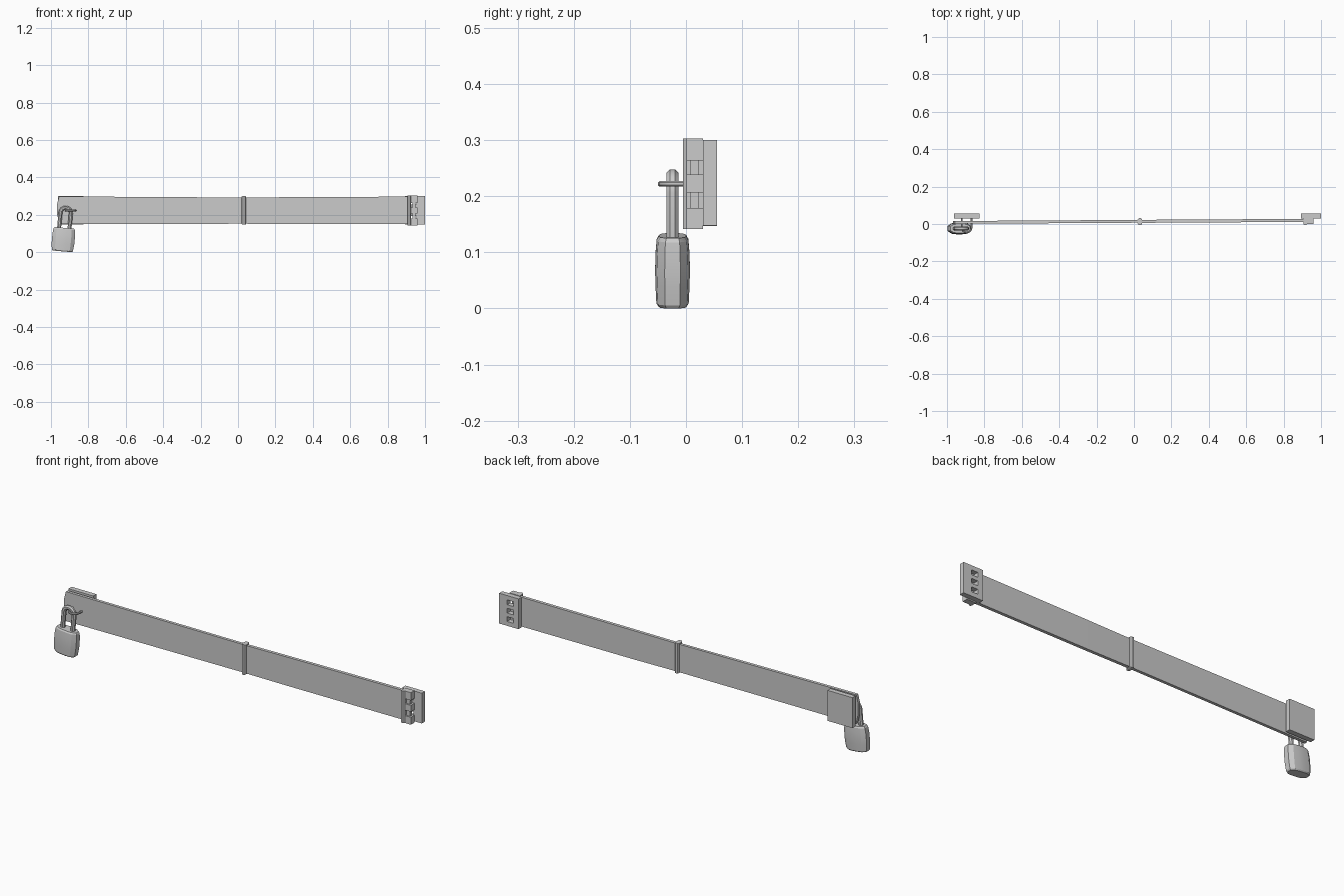
import bpy, bmesh, math
from mathutils import Vector, Matrix

if "Cube" in bpy.data.objects:
    bpy.data.objects.remove(bpy.data.objects["Cube"])


def finish(name, bm):
    bmesh.ops.recalc_face_normals(bm, faces=bm.faces)
    me = bpy.data.meshes.new(name)
    bm.to_mesh(me)
    bm.free()
    ob = bpy.data.objects.new(name, me)
    bpy.context.collection.objects.link(ob)
    return ob


def loft(bm, rings, cap=True):
    rows = [[bm.verts.new(p) for p in r] for r in rings]
    n = len(rows[0])
    for a, b in zip(rows, rows[1:]):
        for i in range(n):
            bm.faces.new((a[i], a[(i + 1) % n], b[(i + 1) % n], b[i]))
    if cap:
        bm.faces.new(rows[0])
        bm.faces.new(rows[-1])


def boxes(name, items):
    # each item: x0, x1, y0, y1, z0, z1
    bm = bmesh.new()
    for x0, x1, y0, y1, z0, z1 in items:
        loft(bm, [[(x, y0, z0), (x, y1, z0), (x, y1, z1), (x, y0, z1)] for x in (x0, x1)])
    return finish(name, bm)


def bar(name, sections):
    # each section: x at bottom, x at top, y0, y1, z0, z1
    bm = bmesh.new()
    loft(bm, [[(xb, y0, z0), (xb, y1, z0), (xt, y1, z1), (xt, y0, z1)]
              for xb, xt, y0, y1, z0, z1 in sections])
    return finish(name, bm)


def tube(name, path, radius, normal, sides=8, mat=Matrix()):
    # sweep a round section along a flat path lying perpendicular to normal
    bm = bmesh.new()
    pts = [Vector(p) for p in path]
    normal = Vector(normal)
    rings = []
    for i, p in enumerate(pts):
        t = (pts[min(i + 1, len(pts) - 1)] - pts[max(i - 1, 0)]).normalized()
        side = t.cross(normal)
        rings.append([p + radius * (math.cos(a) * side + math.sin(a) * normal)
                      for a in [math.tau * (k + 0.5) / sides for k in range(sides)]])
    loft(bm, rings)
    bm.transform(mat)
    return finish(name, bm)


# Hinged bar in two halves, left end slightly rounded
bm = bmesh.new()
outline = [(-0.955, 0.15), (0.03, 0.152), (0.03, 0.292), (-0.957, 0.298), (-0.968, 0.255), (-0.968, 0.205)]
loft(bm, [[(x, base + 0.006 * (x + 0.96), z) for x, z in outline] for base in (0.001, 0.016)])
finish("left_bar", bm)
bar("right_bar", [(0.03, 0.03, 0.006, 0.022, 0.152, 0.292),
                  (0.28, 0.28, 0.008, 0.024, 0.150, 0.294),
                  (0.925, 0.925, 0.011, 0.027, 0.150, 0.297)])

# Folding hinge sleeve at the middle
bar("middle_hinge", [(0.020, 0.020, 0.002, 0.025, 0.150, 0.298),
                     (0.026, 0.026, -0.005, 0.031, 0.147, 0.299),
                     (0.038, 0.038, -0.005, 0.031, 0.147, 0.299),
                     (0.044, 0.044, 0.002, 0.025, 0.150, 0.298)])

# Right end: clamp around the bar, hinge knuckles and their pin
bar("end_clamp", [(0.905, 0.905, 0.002, 0.029, 0.145, 0.301),
                  (0.910, 0.910, -0.005, 0.030, 0.142, 0.303),
                  (0.920, 0.920, -0.005, 0.030, 0.142, 0.303),
                  (0.926, 0.926, 0.001, 0.030, 0.142, 0.303)])
boxes("hinge_knuckles", [(0.926, 0.960, 0.001, 0.030, a, b) for a, b in
                         ((0.142, 0.157), (0.157, 0.179), (0.207, 0.239), (0.264, 0.29), (0.29, 0.303))])
boxes("hinge_pin", [(0.932, 0.950, 0.008, 0.022, 0.146, 0.299)])

# Right wall plate with three windows
slots = [(0.170, 0.194), (0.212, 0.236), (0.254, 0.278)]
edges = [0.148] + [z for s in slots for z in s] + [0.30]
items = [(0.892, 0.920, 0.030, 0.055, 0.148, 0.30), (0.955, 1.0, 0.030, 0.055, 0.148, 0.30)]
items += [(0.920, 0.955, 0.030, 0.055, edges[i], edges[i + 1]) for i in range(0, 8, 2)]
boxes("right_wall_plate", items)

# Left wall plate
boxes("left_wall_plate", [(-0.963, -0.825, 0.030, 0.055, 0.147, 0.30)])

# Staple through the bar that holds the padlock
arc = [math.pi * k / 8 for k in range(9)]
path = [(-0.921, 0.035, 0.222)]
path += [(-0.895 - 0.026 * math.cos(a), -0.019 - 0.026 * math.sin(a), 0.222) for a in arc]
path += [(-0.869, 0.035, 0.222)]
tube("staple", path, 0.0055, (0, 0, 1))

# Padlock, tilted slightly about the y axis
tilt = Matrix.Translation((-0.934, -0.024, 0.067)) @ Matrix.Rotation(math.radians(5), 4, 'Y')
bm = bmesh.new()
rings = []
for z, sx, sy in ((-0.063, 0.86, 0.80), (-0.057, 0.93, 0.93), (-0.025, 0.99, 0.98), (0.0, 1.0, 1.0),
                  (0.03, 0.99, 0.98), (0.056, 0.94, 0.91), (0.063, 0.86, 0.78)):
    hx, hy = 0.061 * sx, 0.031 * sy
    quarter = [(hx, 0.45 * hy), (0.68 * hx, 0.9 * hy), (0.25 * hx, hy)]
    half = quarter + [(-x, y) for x, y in reversed(quarter)]
    rings.append([(x, y, z) for x, y in half + [(-x, -y) for x, y in half]])
loft(bm, rings)
bm.transform(tilt)
finish("padlock_body", bm)

# Shackle
path = [(-0.028, 0, 0.045)]
path += [(-0.028 * math.cos(a), 0, 0.143 + 0.028 * math.sin(a)) for a in arc]
path += [(0.028, 0, 0.045)]
tube("padlock_shackle", path, 0.0115, (0, 1, 0), 8, tilt)

# Gentle smoothing on the round parts
for ob in bpy.context.scene.objects:
    ob.select_set(ob.name in {"staple", "padlock_shackle", "padlock_body"})
bpy.context.view_layer.objects.active = bpy.data.objects["padlock_body"]
bpy.ops.object.shade_smooth_by_angle(angle=math.radians(25))
